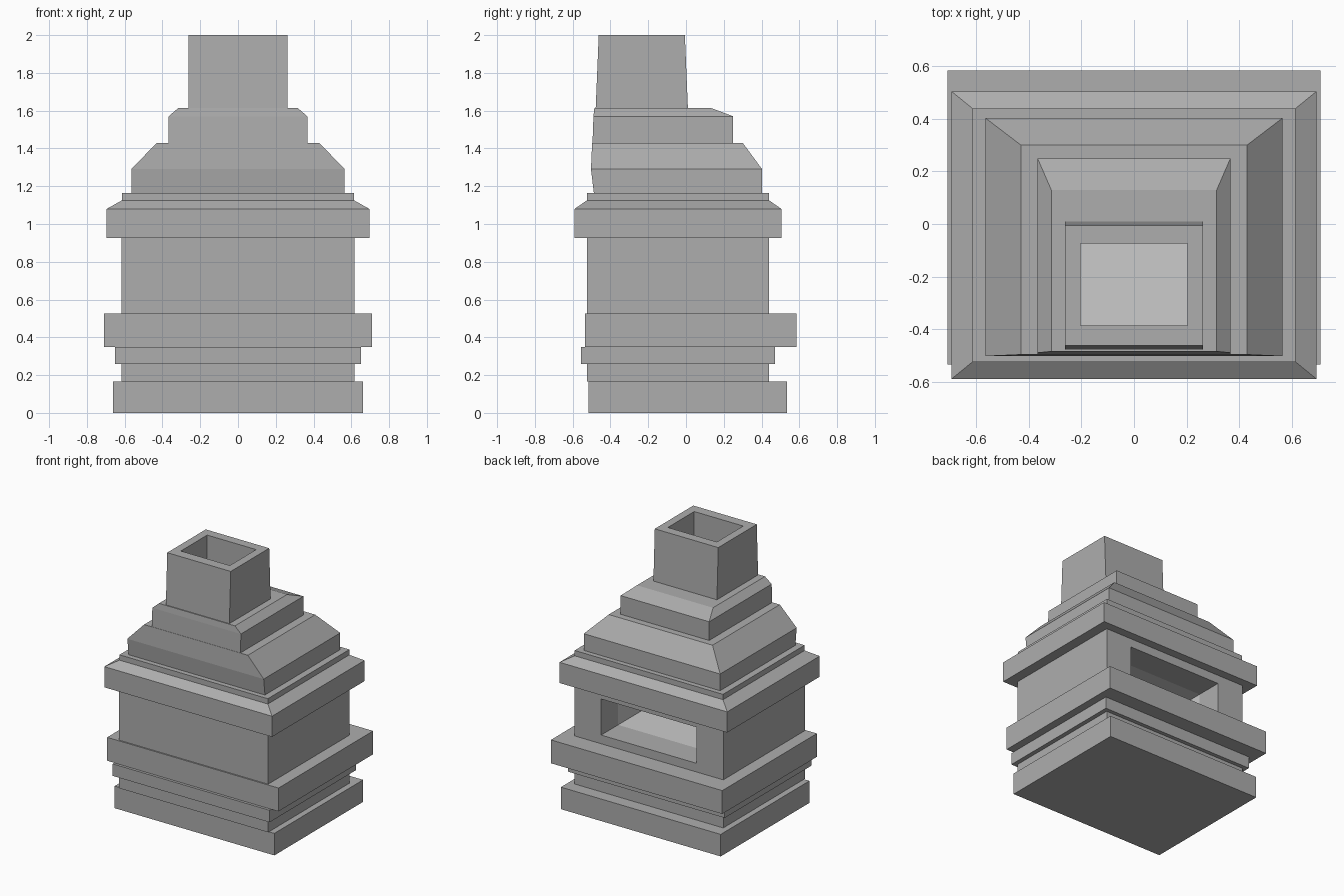
import bpy, bmesh

if "Cube" in bpy.data.objects:
    bpy.data.objects.remove(bpy.data.objects["Cube"])


def material(name, v):
    m = bpy.data.materials.new(name)
    m.diffuse_color = (v, v, v, 1)
    m.use_nodes = True
    m.node_tree.nodes["Principled BSDF"].inputs["Base Color"].default_value = m.diffuse_color
    return m


stone = material("stone", 0.42)
pale = material("pale_lining", 0.8)


def tier(name, rings, mat=stone):
    """Closed stack of rectangles; each ring is (z, half_width, y_front, y_back)."""
    bm = bmesh.new()
    loops = [[bm.verts.new(p) for p in
              ((-w, y0, z), (w, y0, z), (w, y1, z), (-w, y1, z))]
             for z, w, y0, y1 in rings]
    bm.faces.new(loops[0][::-1])
    bm.faces.new(loops[-1])
    for a, b in zip(loops, loops[1:]):
        for i in range(4):
            j = (i + 1) % 4
            bm.faces.new((a[i], a[j], b[j], b[i]))
    me = bpy.data.meshes.new(name)
    bm.to_mesh(me)
    bm.free()
    me.materials.append(mat)
    ob = bpy.data.objects.new(name, me)
    bpy.context.collection.objects.link(ob)
    return ob


def block(name, w, y0, y1, z0, z1, mat=stone):
    return tier(name, [(z0, w, y0, y1), (z1, w, y0, y1)], mat)


# Solid lower courses
block("base", 0.662, -0.515, 0.535, 0.0, 0.165)
block("base_neck", 0.617, -0.525, 0.44, 0.165, 0.26)
block("lower_band", 0.65, -0.555, 0.47, 0.26, 0.35)
block("hearth_slab", 0.71, -0.535, 0.585, 0.35, 0.525)

# Firebox and the hollow upper courses
body = block("firebox", 0.617, -0.525, 0.44, 0.525, 0.925)
cornice = tier("cornice", [(0.925, 0.695, -0.59, 0.505), (1.08, 0.695, -0.59, 0.505),
                           (1.125, 0.615, -0.525, 0.44), (1.165, 0.615, -0.525, 0.44)])
hood = tier("hood", [(1.165, 0.565, -0.488, 0.403), (1.29, 0.565, -0.503, 0.403),
                     (1.43, 0.43, -0.497, 0.30)])
shoulder = tier("shoulder", [(1.43, 0.367, -0.495, 0.25), (1.57, 0.367, -0.49, 0.25),
                             (1.615, 0.315, -0.485, 0.13)])
chimney = tier("chimney", [(1.615, 0.263, -0.478, 0.01), (2.0, 0.263, -0.462, -0.006)])

# Cutters: back opening, pale fire chamber and flue
opening = block("opening_cutter", 0.395, 0.2, 0.6, 0.59, 0.86)
chamber = block("chamber_cutter", 0.398, -0.4, 0.24, 0.587, 0.863, pale)
flue = block("flue_cutter", 0.203, -0.387, -0.075, 0.8, 2.1)
for c in (opening, chamber, flue):
    c.hide_render = True
    c.display_type = 'WIRE'


def cut(ob, *cutters):
    for c in cutters:
        m = ob.modifiers.new(c.name, 'BOOLEAN')
        m.operation = 'DIFFERENCE'
        m.solver = 'EXACT'
        m.material_mode = 'TRANSFER'
        m.object = c


cut(body, opening, chamber, flue)
for part in (cornice, hood, shoulder, chimney):
    cut(part, flue)
